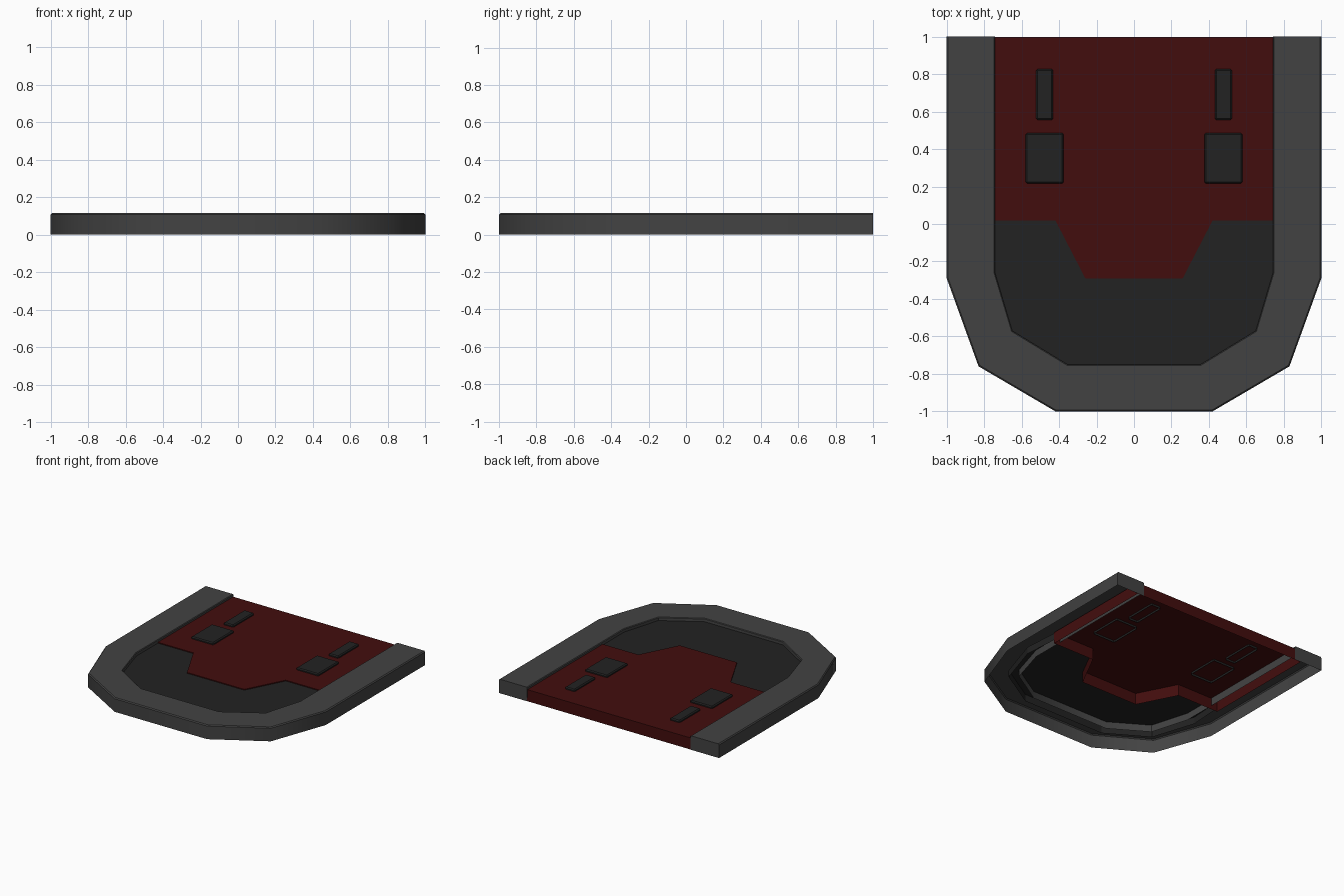
import bpy, bmesh, math

if "Cube" in bpy.data.objects:
    bpy.data.objects.remove(bpy.data.objects["Cube"])


def material(name, rgb):
    m = bpy.data.materials.new(name)
    m.diffuse_color = (*rgb, 1)
    m.use_nodes = True
    m.node_tree.nodes["Principled BSDF"].inputs["Base Color"].default_value = m.diffuse_color
    return m


GREY = material("frame grey", (0.055, 0.055, 0.055))
RED = material("dark red", (0.055, 0.004, 0.004))
BLACK = material("charcoal", (0.016, 0.016, 0.016))


def finish(bm, name, mat):
    me = bpy.data.meshes.new(name)
    bm.to_mesh(me)
    bm.free()
    ob = bpy.data.objects.new(name, me)
    bpy.context.collection.objects.link(ob)
    me.materials.append(mat)
    return ob


def mirrored(half):
    """Left half of an outline, continued to the right (counter-clockwise)."""
    return half + [(-x, y) for x, y in reversed(half)]


def panel(name, outline, top, bottom, mat, walls=None, bevel=0):
    """Open-bottomed sheet with walls hanging from its first edges."""
    bm = bmesh.new()
    t = [bm.verts.new((x, y, top)) for x, y in outline]
    bm.faces.new(t)
    n = len(t)
    b = [bm.verts.new((x, y, bottom)) for x, y in outline]
    for i in range(n if walls is None else walls):
        j = (i + 1) % n
        bm.faces.new((t[i], b[i], b[j], t[j]))
    bmesh.ops.delete(bm, geom=[v for v in bm.verts if not v.link_faces], context='VERTS')
    if bevel:
        edges = [e for e in bm.edges if not e.is_boundary]
        bmesh.ops.bevel(bm, geom=edges, offset=bevel, segments=1,
                        affect='EDGES', profile=0.5)
    return finish(bm, name, mat)


# U-shaped frame: hollow section swept between outer and inner outlines
outer = mirrored([(-1, 1), (-1, -0.29), (-0.83, -0.76), (-0.42, -1)])
inner = mirrored([(-0.742, 1), (-0.742, -0.26), (-0.65, -0.57), (-0.355, -0.75)])
section = [(0, 0), (0, 0.107), (0.03, 0.115), (0.98, 0.115), (1, 0.11), (1, 0.03)]


def between(i, t):
    return tuple(a + (b - a) * t for a, b in zip(outer[i], inner[i]))


bm = bmesh.new()
rings = [[bm.verts.new((*between(i, t), z)) for t, z in section]
         for i in range(len(outer))]
for r, s in zip(rings, rings[1:]):
    for j in range(len(section) - 1):
        bm.faces.new((r[j], s[j], s[j + 1], r[j + 1]))
for i, ring in ((0, rings[0]), (-1, rings[-1])):
    foot = bm.verts.new((*inner[i], 0))
    cap = ring + [foot]
    bm.faces.new(cap if i == 0 else cap[::-1])
frame = finish(bm, "frame", GREY)
bpy.context.view_layer.objects.active = frame
frame.select_set(True)
bpy.ops.object.shade_smooth_by_angle(angle=math.radians(42))

# Red deck with stepped front edge
step = [(-0.42, 0.02), (-0.26, -0.29)]
panel("red_deck", mirrored([(-0.8, 0.998), (-0.8, 0.02)] + step), 0.095, 0.0, RED)

# Dark front floor, notched around the deck
rim = [(-0.8, 0.02)] + [between(i, 0.7) for i in range(1, 4)]
notch = [(-x, y) for x, y in step] + step[::-1]
panel("front_floor", mirrored(rim) + notch, 0.088, 0.03, BLACK, walls=7)

# Raised pads, one narrow and one wide on each side
for side, sx in (("left", -1), ("right", 1)):
    for name, w, y0, y1 in (("narrow_pad", 0.045, 0.555, 0.828),
                            ("wide_pad", 0.101, 0.215, 0.487)):
        cx = 0.477 * sx
        box = [(cx - w, y0), (cx + w, y0), (cx + w, y1), (cx - w, y1)]
        panel(f"{name}_{side}", box, 0.112, 0.078, BLACK, bevel=0.008)
